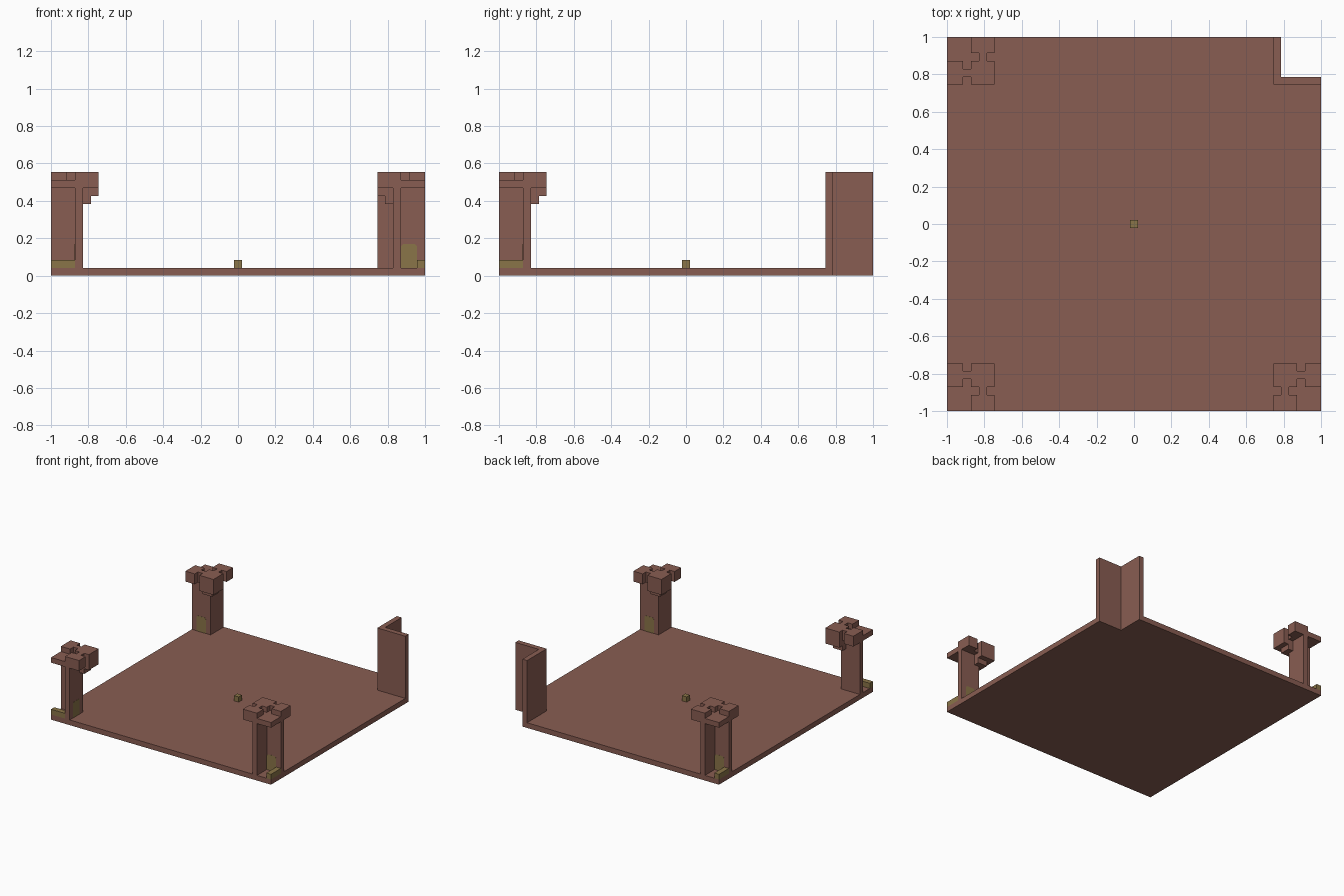
import bpy, bmesh, math
from mathutils import Matrix

cube = bpy.data.objects.get("Cube")
if cube:
    bpy.data.objects.remove(cube, do_unlink=True)

U = 2 / 47  # one building block


def material(name, rgb):
    m = bpy.data.materials.new(name)
    m.use_nodes = True
    m.diffuse_color = (*rgb, 1)
    m.node_tree.nodes["Principled BSDF"].inputs["Base Color"].default_value = (*rgb, 1)
    return m


brown = material("red_brown", (0.25, 0.11, 0.085))
ochre = material("ochre", (0.255, 0.178, 0.065))


def prism(name, outline, low, high, mat, turns=0, clip=0):
    """Extrude a plan outline, measured in blocks inward from the front left
    corner, then turn it to another corner. clip chamfers the top ends."""
    bm = bmesh.new()
    base = bm.faces.new([bm.verts.new((1 - i * U, -1 + j * U, low * U)) for i, j in outline])
    grown = bmesh.ops.extrude_face_region(bm, geom=[base])["geom"]
    top = [g for g in grown if isinstance(g, bmesh.types.BMVert)]
    bmesh.ops.translate(bm, verts=top, vec=(0, 0, (high - low) * U))
    if clip:
        ends = [e for e in bm.edges if all(v in top for v in e.verts)
                and abs(e.verts[0].co.x - e.verts[1].co.x) < 1e-5]
        bmesh.ops.bevel(bm, geom=ends, offset=clip, segments=1, affect='EDGES')
    bmesh.ops.recalc_face_normals(bm, faces=bm.faces)
    bm.transform(Matrix.Rotation(-math.pi / 2 * turns, 4, 'Z'))
    mesh = bpy.data.meshes.new(name)
    bm.to_mesh(mesh)
    bm.free()
    mesh.materials.append(mat)
    ob = bpy.data.objects.new(name, mesh)
    bpy.context.collection.objects.link(ob)
    return ob


def rect(i0, j0, i1, j1):
    return [(i0, j0), (i1, j0), (i1, j1), (i0, j1)]


# Floor with one corner cut out, and the angled wall round that cut
prism("floor", [(0, 0), (47, 0), (47, 47), (5, 47), (5, 42), (0, 42)], 0, 1, brown)
prism("corner_wall", [(0, 41), (6, 41), (6, 47), (5, 47), (5, 42), (0, 42)], 0, 13, brown)

# Small marker block in the middle
prism("centre_block", rect(23, 23, 24, 24), 1, 2, ochre)

# Plan outlines shared by the corner towers
wall = [(3, 0), (4, 0), (4, 4), (0, 4), (0, 3), (3, 3)]
plate = [(0, 0), (3, 0), (3, 2), (4, 2), (4, 3), (3, 3), (3, 4), (2, 4), (2, 3), (0, 3)]
crown = [(3, 0), (6, 0), (6, 2), (5, 2), (5, 3), (6, 3), (6, 6), (3, 6), (3, 5), (2, 5),
         (2, 6), (0, 6), (0, 3), (2, 3), (2, 4), (3, 4), (3, 3), (4, 3), (4, 2), (3, 2)]

for turns, corner in enumerate(("front_left", "front_right", "back_right")):
    # Angled tower wall with its notched top
    prism(corner + "_tower_wall", wall, 1, 11, brown, turns)
    prism(corner + "_roof_plate", plate, 11, 12, brown, turns)
    prism(corner + "_battlement", crown, 11, 13, brown, turns)
    # Stepped corbel under the inner corner
    prism(corner + "_corbel_upper", rect(3, 3, 6, 6), 10, 11, brown, turns)
    prism(corner + "_corbel_lower", rect(3, 3, 5, 5), 9, 10, brown, turns)
    # Door through one wall, and the step on the outer edge
    prism(corner + "_door", rect(1, 2.97, 3, 4.03), 1, 4, ochre, turns, clip=0.012)
    prism(corner + "_step", rect(0, 0, 1, 3), 1, 2, ochre, turns)
